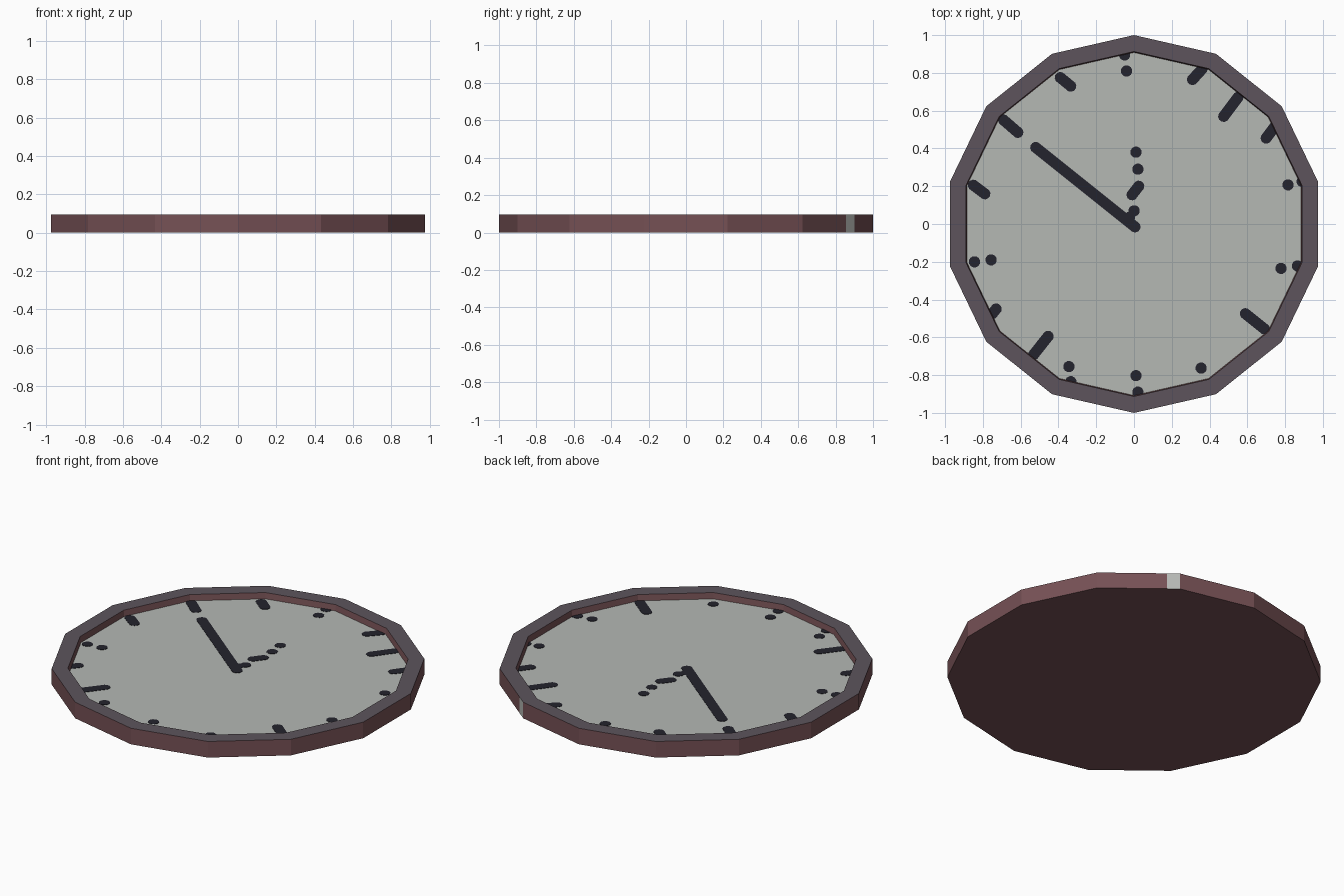
import bpy, bmesh, math
from mathutils import Vector

if "Cube" in bpy.data.objects:
    bpy.data.objects.remove(bpy.data.objects["Cube"])

SIDES, HEIGHT, FLOOR = 14, 0.095, 0.06


def material(name, srgb):
    lin = [((c / 255 + 0.055) / 1.055) ** 2.4 for c in srgb]
    m = bpy.data.materials.new(name)
    m.diffuse_color = (*lin, 1)
    m.use_nodes = True
    m.node_tree.nodes["Principled BSDF"].inputs["Base Color"].default_value = m.diffuse_color
    return m


wood = material("red brown wood", (118, 81, 85))
rim_grey = material("purple grey rim", (93, 84, 92))
dial_grey = material("pale grey dial", (181, 184, 180))
ink = material("dark ink", (35, 35, 45))


def make_object(name, bm, mats):
    bmesh.ops.recalc_face_normals(bm, faces=bm.faces)
    mesh = bpy.data.meshes.new(name)
    bm.to_mesh(mesh)
    bm.free()
    for m in mats:
        mesh.materials.append(m)
    ob = bpy.data.objects.new(name, mesh)
    bpy.context.collection.objects.link(ob)
    return ob


def outline(radius, z):
    """14-sided ring with one extra point that bounds the pale side patch."""
    pts = [Vector((radius * math.sin(k * math.tau / SIDES),
                   radius * math.cos(k * math.tau / SIDES), z)) for k in range(SIDES)]
    pts.insert(2, pts[1].lerp(pts[2], 0.16))
    return pts


# Clock case: outer wall, rim top, inner wall, recessed dial
bm = bmesh.new()
rings = [[bm.verts.new(p) for p in outline(r, z)]
         for r, z in ((1, 0), (1, HEIGHT), (0.913, HEIGHT), (0.908, FLOOR))]
bm.faces.new(rings[0])
bm.faces.new(rings[3]).material_index = 2
n = len(rings[0])
for level in range(3):
    for i in range(n):
        j = (i + 1) % n
        f = bm.faces.new((rings[level][i], rings[level][j],
                          rings[level + 1][j], rings[level + 1][i]))
        if level == 1:
            f.material_index = 1
        elif level == 0 and i == 1:
            f.material_index = 2
make_object("clock_case", bm, [wood, rim_grey, dial_grey])


# Painted marks: thin rounded plates between two points
def add_stroke(bm, a, b, r=0.03, thick=0.002):
    a, b = Vector(a), Vector(b)
    d = b - a
    base = math.atan2(d.y, d.x) - math.pi / 2
    pts = []
    for centre, start in ((b, base), (a, base + math.pi)):
        for k in range(6):
            t = start + math.pi * (k + 0.5) / 6
            pts.append(centre + r * Vector((math.cos(t), math.sin(t))))
    low = [bm.verts.new((p.x, p.y, FLOOR)) for p in pts]
    top = [bm.verts.new((p.x, p.y, FLOOR + thick)) for p in pts]
    bm.faces.new(low)
    bm.faces.new(top)
    for i in range(len(pts)):
        j = (i + 1) % len(pts)
        bm.faces.new((low[i], low[j], top[j], top[i]))


def strokes(name, lines, dots, r=0.03):
    bm = bmesh.new()
    for x1, y1, x2, y2 in lines:
        add_stroke(bm, (x1, y1), (x2, y2), r)
    for x, y in dots:
        add_stroke(bm, (x, y), (x + 0.001, y), r)
    make_object(name, bm, [ink])


strokes("long_hand", [(-0.52, 0.405, 0.005, -0.015)], [])
strokes("short_hand", [(-0.01, 0.155, 0.025, 0.2)],
        [(0.01, 0.38), (0.02, 0.29), (0, 0.07), (-0.025, 0.035)])
strokes("hour_marks", [
    (-0.39, 0.775, -0.335, 0.73), (0.31, 0.765, 0.36, 0.82),
    (0.475, 0.57, 0.55, 0.67), (0.7, 0.455, 0.745, 0.515),
    (0.59, -0.475, 0.69, -0.555), (-0.455, -0.595, -0.53, -0.69),
    (-0.73, -0.45, -0.75, -0.475), (-0.85, 0.205, -0.79, 0.16),
    (-0.69, 0.55, -0.615, 0.485)],
    [(-0.04, 0.81), (-0.05, 0.895), (0.815, 0.207), (0.89, 0.225),
     (0.778, -0.235), (0.865, -0.222), (0.355, -0.763), (0.01, -0.803),
     (0.02, -0.89), (-0.345, -0.755), (-0.335, -0.835),
     (-0.845, -0.2), (-0.757, -0.19)])
